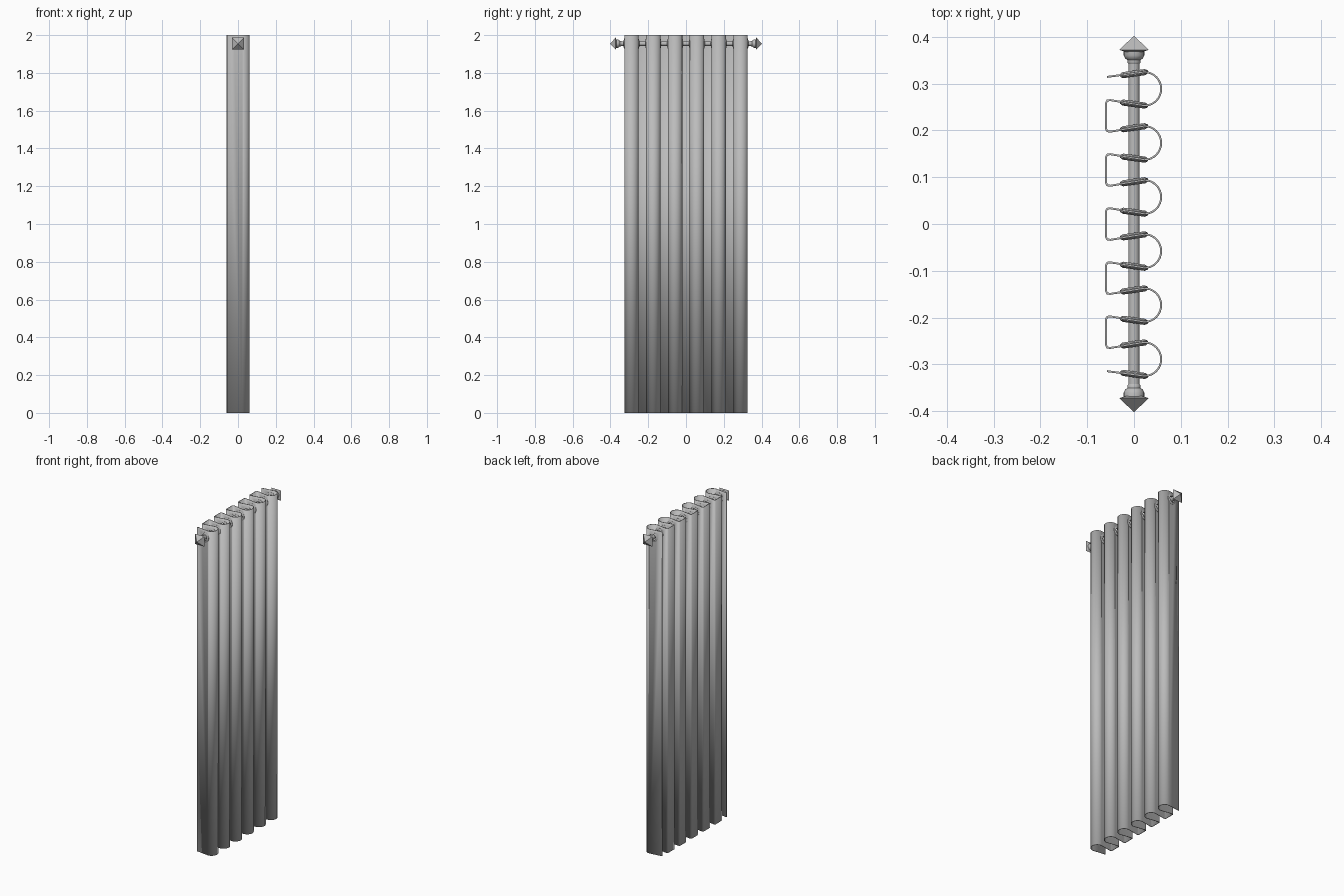
import bpy, bmesh, math
from mathutils import Matrix

if "Cube" in bpy.data.objects:
    bpy.data.objects.remove(bpy.data.objects["Cube"])

ROD_Z = 1.955
FOLDS = 6
PITCH = 0.1155
FIRST_Y = 0.3212
GAP = 0.065

grey = bpy.data.materials.new("plain grey")
grey.use_nodes = True
GREY = (0.5, 0.5, 0.5, 1)
grey.diffuse_color = GREY
grey.node_tree.nodes["Principled BSDF"].inputs["Base Color"].default_value = GREY


def make_object(name, bm):
    mesh = bpy.data.meshes.new(name)
    bmesh.ops.recalc_face_normals(bm, faces=bm.faces)
    bm.to_mesh(mesh)
    bm.free()
    mesh.materials.append(grey)
    obj = bpy.data.objects.new(name, mesh)
    bpy.context.collection.objects.link(obj)
    return obj


def smooth(obj):
    bpy.ops.object.select_all(action="DESELECT")
    obj.select_set(True)
    bpy.context.view_layer.objects.active = obj
    bpy.ops.object.shade_smooth_by_angle(angle=math.radians(35))


def lathe(name, profile, sides, closed=False, turn=0.0):
    """Spin (radius, y) points around the y axis."""
    bm = bmesh.new()
    rings = []
    for r, y in profile:
        angles = [turn + math.tau * i / sides for i in range(sides)]
        rings.append([bm.verts.new((r * math.cos(a), y, r * math.sin(a))) for a in angles])
    pairs = list(zip(rings, rings[1:]))
    if closed:
        pairs.append((rings[-1], rings[0]))
    else:
        bm.faces.new(rings[0])
        bm.faces.new(rings[-1])
    for a, b in pairs:
        for i in range(sides):
            j = (i + 1) % sides
            bm.faces.new((a[i], a[j], b[j], b[i]))
    bmesh.ops.remove_doubles(bm, verts=bm.verts, dist=1e-5)
    return make_object(name, bm)


# Curtain: folded path with round folds on the left and squarer ones on the right
path = []
for k in range(FOLDS):
    ya = FIRST_Y - PITCH * k
    yb = ya - GAP
    mid = (ya + yb) / 2
    if k == 0:
        path.append((-0.058, ya - 0.007))
    else:
        path += [(-0.0595, ya - 0.003), (-0.057, ya - 0.0075), (-0.051, ya - 0.0085)]
    for i in range(17):
        a = math.pi / 2 - math.pi * i / 16
        path.append((0.022 + 0.036 * math.cos(a), mid + 0.036 * math.sin(a)))
    if k == FOLDS - 1:
        path.append((-0.058, yb + 0.007))
    else:
        path += [(-0.051, yb + 0.0085), (-0.057, yb + 0.0075), (-0.0595, yb + 0.003)]

bm = bmesh.new()
low = [bm.verts.new((x, y, 0)) for x, y in path]
high = [bm.verts.new((x, y, 2)) for x, y in path]
for i in range(len(path) - 1):
    bm.faces.new((low[i], low[i + 1], high[i + 1], high[i]))
curtain = make_object("curtain", bm)
thick = curtain.modifiers.new("thickness", "SOLIDIFY")
thick.thickness = 0.004
thick.offset = 0
thick.use_even_offset = True

# Eyelet holes through the cloth
cutter = lathe("hole_cutter", [(0.022, -0.36), (0.022, 0.36)], 24)
cutter.location.z = ROD_Z
cutter.hide_render = True
cutter.hide_set(True)
cut = curtain.modifiers.new("holes", "BOOLEAN")
cut.object = cutter
cut.solver = "EXACT"
smooth(curtain)

# Eyelet rings, tilted with the cloth
ring_profile = [(0.019, -0.0065), (0.024, -0.0065), (0.030, -0.003),
                (0.030, 0.003), (0.024, 0.0065), (0.019, 0.0065)]
for k in range(FOLDS):
    for side, (offset, tilt) in enumerate(((0, 8), (-GAP, -8))):
        ring = lathe(f"eyelet_{2 * k + side + 1}", ring_profile, 32, closed=True)
        ring.data.transform(Matrix.Translation((0, FIRST_Y - PITCH * k + offset, ROD_Z))
                            @ Matrix.Rotation(math.radians(tilt), 4, "Z"))
        smooth(ring)

# Rod
rod = lathe("rod", [(0.012, -0.36), (0.012, 0.36)], 24)
rod.location.z = ROD_Z
smooth(rod)

# End pieces: round collar with a square pyramid cap
collar = [(0.012, 0.342), (0.014, 0.345), (0.014, 0.350), (0.019, 0.354),
          (0.022, 0.360), (0.022, 0.370)]
pyramid = [(0.022, 0.367), (0.0445, 0.372), (0.0, 0.402)]
for name, sign in (("back", 1), ("front", -1)):
    c = lathe(f"{name}_collar", [(r, sign * y) for r, y in collar], 24)
    p = lathe(f"{name}_pyramid", [(r, sign * y) for r, y in pyramid[:2]]
              + [(1e-7, sign * pyramid[2][1])], 4, turn=math.pi / 4)
    c.location.z = p.location.z = ROD_Z
    smooth(c)
